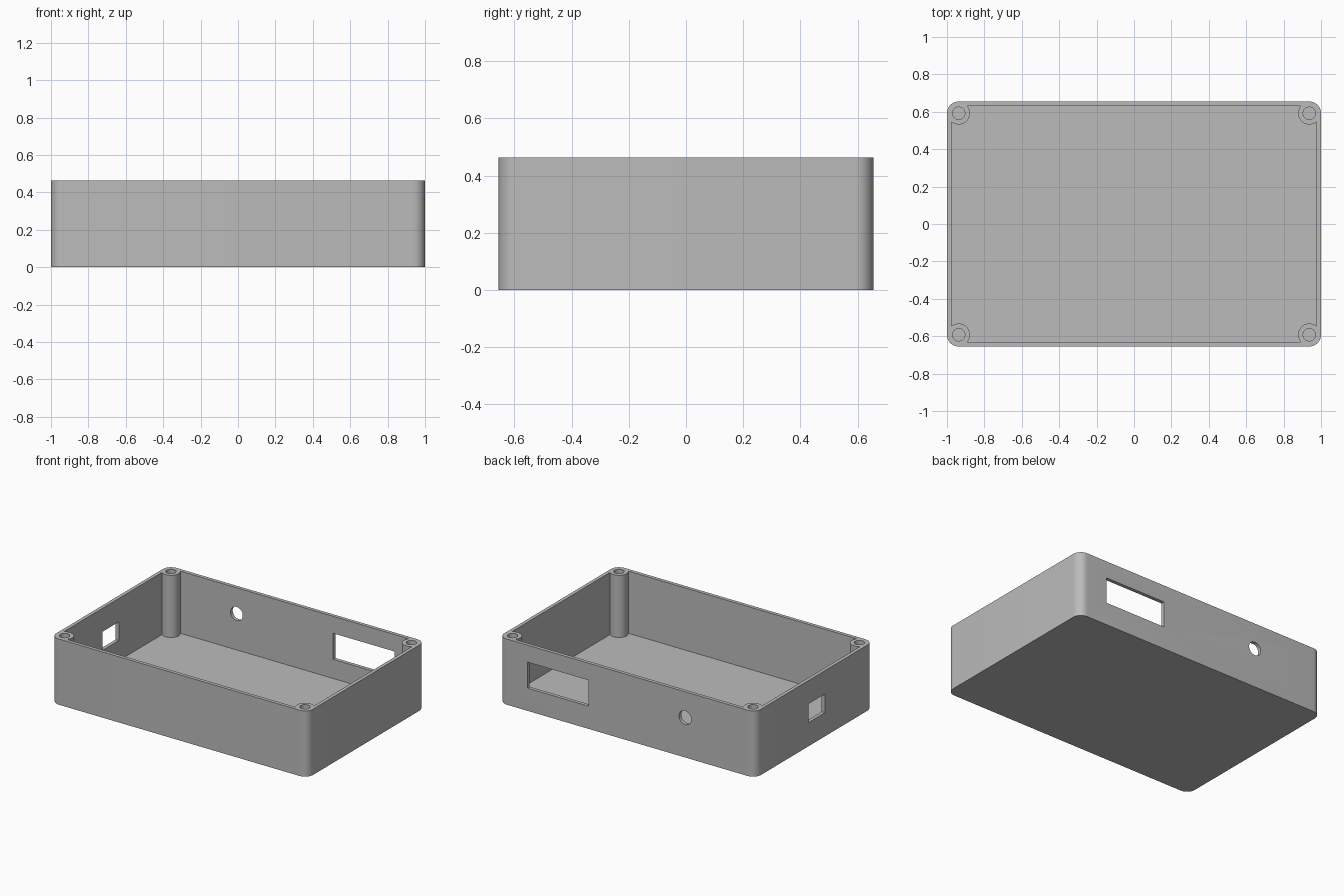
import bpy, bmesh, math
from mathutils import Matrix

cube = bpy.data.objects.get("Cube")
if cube:
    bpy.data.objects.remove(cube, do_unlink=True)

HX, HY, H = 1.0, 0.655, 0.463      # half length, half width, height
WALL, R = 0.025, 0.063             # wall thickness, corner radius
CX, CY = HX - R, HY - R            # corner and screw post centres

grey = bpy.data.materials.new("plain grey")
grey.use_nodes = True
grey.diffuse_color = (0.5, 0.5, 0.5, 1)
grey.node_tree.nodes["Principled BSDF"].inputs["Base Color"].default_value = (0.5, 0.5, 0.5, 1)


def finish(name, bm):
    bmesh.ops.recalc_face_normals(bm, faces=bm.faces)
    mesh = bpy.data.meshes.new(name)
    bm.to_mesh(mesh)
    bm.free()
    mesh.materials.append(grey)
    ob = bpy.data.objects.new(name, mesh)
    bpy.context.collection.objects.link(ob)
    return ob


def rounded_block(name, inset, z0, z1, steps=12):
    """Extruded rectangle with round corners, concentric with the posts."""
    bm = bmesh.new()
    r = R - inset
    ring = []
    for q, (sx, sy) in enumerate([(1, 1), (-1, 1), (-1, -1), (1, -1)]):
        for i in range(steps + 1):
            a = (q + i / steps) * math.pi / 2
            ring.append(bm.verts.new((sx * CX + r * math.cos(a), sy * CY + r * math.sin(a), z0)))
    face = bm.faces.new(ring)
    top = bmesh.ops.extrude_face_region(bm, geom=[face])["geom"]
    bmesh.ops.translate(bm, vec=(0, 0, z1 - z0), verts=[v for v in top if isinstance(v, bmesh.types.BMVert)])
    return finish(name, bm)


def corner_cylinders(name, r, z0, z1):
    bm = bmesh.new()
    for sx in (-1, 1):
        for sy in (-1, 1):
            bmesh.ops.create_cone(bm, cap_ends=True, segments=48, radius1=r, radius2=r, depth=z1 - z0,
                                  matrix=Matrix.Translation((sx * CX, sy * CY, (z0 + z1) / 2)))
    return finish(name, bm)


def box(name, lo, hi):
    bm = bmesh.new()
    mid = [(a + b) / 2 for a, b in zip(lo, hi)]
    size = [b - a for a, b in zip(lo, hi)]
    bmesh.ops.create_cube(bm, size=1, matrix=Matrix.Translation(mid) @ Matrix.Diagonal((*size, 1)))
    return finish(name, bm)


def cut(target, cutter):
    mod = target.modifiers.new("cut", 'BOOLEAN')
    mod.operation, mod.solver, mod.object = 'DIFFERENCE', 'EXACT', cutter
    bpy.context.view_layer.objects.active = target
    bpy.ops.object.modifier_apply(modifier=mod.name)
    bpy.data.objects.remove(cutter, do_unlink=True)


# Open tray with screw posts left standing in the corners
case = rounded_block("enclosure_base", 0, 0, H)
cavity = rounded_block("cavity", WALL, WALL, H + 0.1)
cut(cavity, corner_cylinders("posts", 0.06, -0.1, H + 0.2))
cut(case, cavity)
cut(case, corner_cylinders("screw_holes", 0.033, 0.1, H + 0.1))

# Openings in the back wall and in one end wall
cut(case, box("display_slot", (0.30, HY - 0.08, 0.16), (0.777, HY + 0.1, 0.343)))
cut(case, box("port_slot", (-HX - 0.1, -0.118, 0.167), (-HX + 0.08, 0.066, 0.298)))
bm = bmesh.new()
bmesh.ops.create_cone(bm, cap_ends=True, segments=40, radius1=0.048, radius2=0.048, depth=0.2,
                      matrix=Matrix.Translation((-0.452, HY, 0.28)) @ Matrix.Rotation(math.pi / 2, 4, 'X'))
cut(case, finish("cable_hole", bm))

# Smooth the round corners, keep edges sharp
bpy.ops.object.select_all(action='DESELECT')
case.select_set(True)
bpy.context.view_layer.objects.active = case
bpy.ops.object.shade_smooth_by_angle(angle=math.radians(30))
